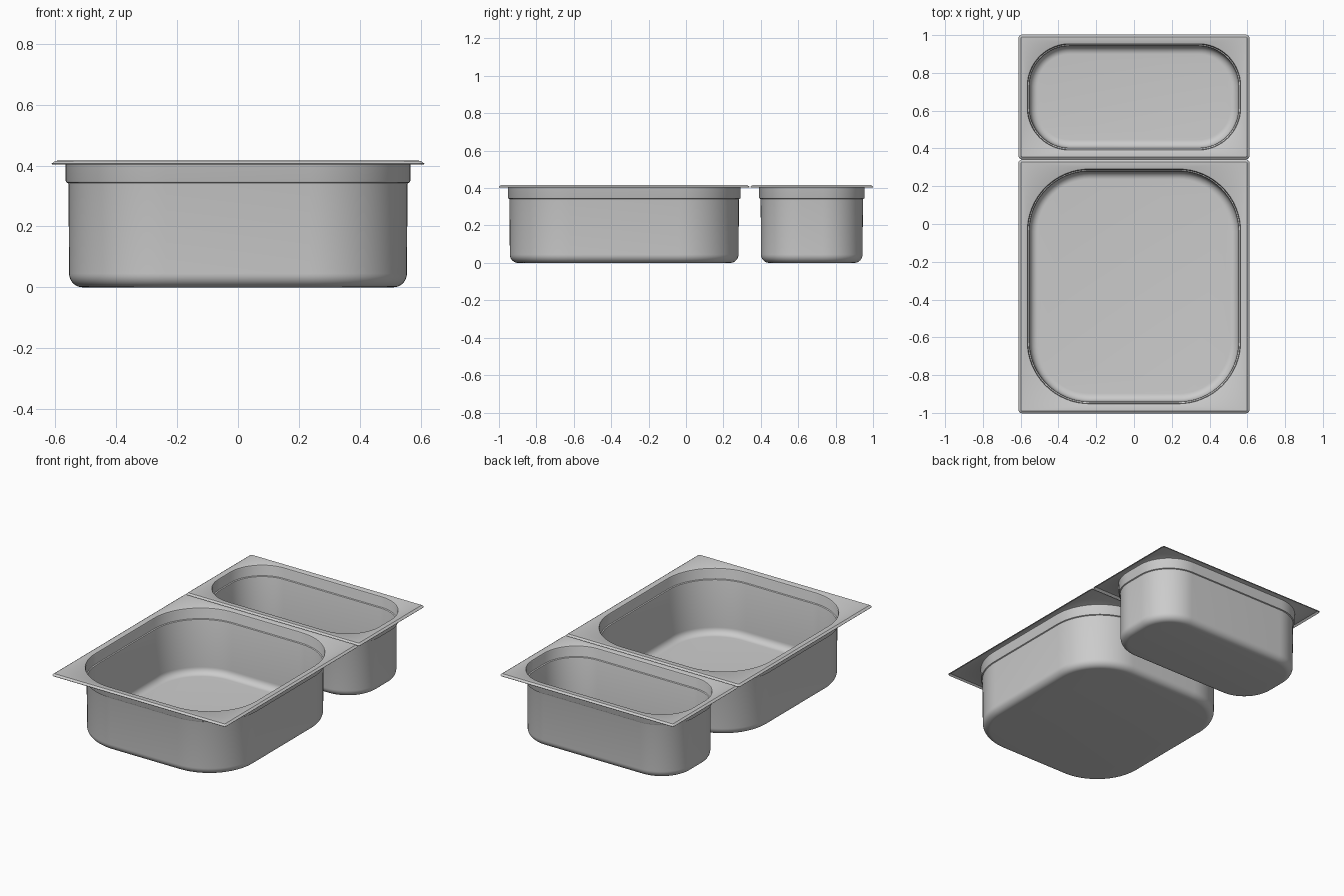
import bpy, bmesh, math

if "Cube" in bpy.data.objects:
    bpy.data.objects.remove(bpy.data.objects["Cube"])

FLANGE_X = 0.61      # half width of the flange
OPEN_X = 0.566       # half width of the upper wall
SEG = 16             # segments per rounded corner


def rounded_ring(bm, hx, hy, r, z):
    """Counter-clockwise rounded rectangle of vertices."""
    ring = []
    for k, (sx, sy) in enumerate([(1, 1), (-1, 1), (-1, -1), (1, -1)]):
        for i in range(SEG + 1):
            a = math.pi / 2 * (k + i / SEG)
            ring.append(bm.verts.new((sx * (hx - r) + r * math.cos(a),
                                      sy * (hy - r) + r * math.sin(a), z)))
    return ring


def pan(name, y0, y1, open_hy, corner):
    bm = bmesh.new()
    fy = (y1 - y0) / 2
    # flange: turned-down edge, then flat top
    rings = [rounded_ring(bm, FLANGE_X - d, fy - d, 0.018 - d, z)
             for d, z in [(0, 0.403), (0.012, 0.412)]]
    # wall profile (inset, height): lip, stacking step, tapered wall
    profile = [(-0.006, 0.412), (-0.002, 0.410), (0, 0.405), (0, 0.349),
               (0.002, 0.345), (0.008, 0.342), (0.009, 0.338)]
    # rounded bottom edge
    f = 0.045
    for i in range(9):
        a = math.pi / 2 * i / 8
        profile.append((0.011 + f * (1 - math.cos(a)), f * (1 - math.sin(a))))
    rings += [rounded_ring(bm, OPEN_X - d, open_hy - d, corner - d, z)
              for d, z in profile]
    for a, b in zip(rings, rings[1:]):
        n = len(a)
        for i in range(n):
            j = (i + 1) % n
            bm.faces.new((a[i], b[i], b[j], a[j]))
    bm.faces.new(rings[-1][::-1])

    mesh = bpy.data.meshes.new(name)
    bm.to_mesh(mesh)
    bm.free()
    ob = bpy.data.objects.new(name, mesh)
    bpy.context.collection.objects.link(ob)
    ob.location.y = (y0 + y1) / 2
    # sheet thickness, grown inward and upward
    sol = ob.modifiers.new("sheet", 'SOLIDIFY')
    sol.thickness = 0.004
    sol.offset = -1
    bpy.ops.object.select_all(action='DESELECT')
    ob.select_set(True)
    bpy.context.view_layer.objects.active = ob
    bpy.ops.object.modifier_apply(modifier=sol.name)
    bpy.ops.object.shade_smooth_by_angle(angle=math.radians(30))


pan("large_pan", -1.0, 0.339, 0.6225, 0.33)
pan("small_pan", 0.345, 1.0, 0.2825, 0.225)
